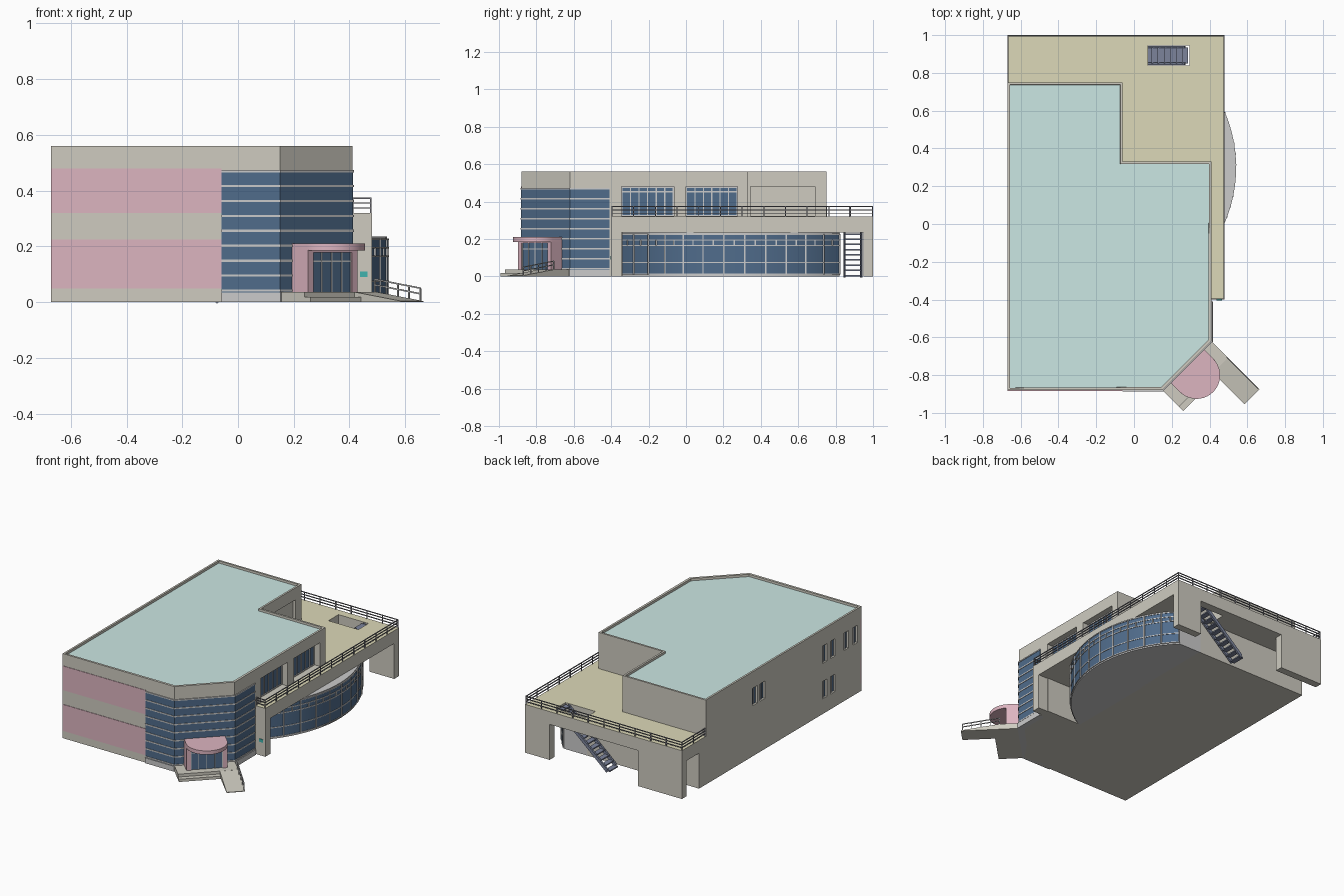
import bpy, bmesh, math
from mathutils import Matrix, Vector

if "Cube" in bpy.data.objects:
    bpy.data.objects.remove(bpy.data.objects["Cube"])

def mat(name, r, g, b):
    m = bpy.data.materials.new(name)
    m.diffuse_color = (r, g, b, 1)
    m.use_nodes = True
    m.node_tree.nodes["Principled BSDF"].inputs["Base Color"].default_value = m.diffuse_color
    return m

BEIGE = mat("beige", .62, .60, .53)
PINK = mat("pink", .72, .46, .53)
GLASS = mat("glass", .08, .15, .26)
TEAL = mat("teal_roof", .60, .80, .77)
YELLOW = mat("terrace_yellow", .72, .69, .48)
WHITE = mat("frame_white", .78, .79, .78)
GREY = mat("grey", .62, .62, .63)
DARK = mat("dark_metal", .22, .22, .25)
STEEL = mat("stair_steel", .20, .23, .33)
GREEN = mat("sign_green", .05, .45, .42)
I = Matrix.Identity(4)
# Local frame of the angled entrance corner: x along the wall, -y outwards
ENTRY = Matrix.Translation((.28, -.75, 0)) @ Matrix.Rotation(math.pi / 4, 4, 'Z')

def finish(name, bm, mats, m=I):
    bmesh.ops.recalc_face_normals(bm, faces=bm.faces)
    me = bpy.data.meshes.new(name)
    bm.to_mesh(me)
    bm.free()
    me.transform(m)
    for x in mats:
        me.materials.append(x)
    ob = bpy.data.objects.new(name, me)
    bpy.context.collection.objects.link(ob)
    return ob

def boxes(name, items, material, m=I, top=None):
    """Boxes given as (x0, x1, y0, y1, z0, z1), joined in one object."""
    bm = bmesh.new()
    for x0, x1, y0, y1, z0, z1 in items:
        mx = Matrix.Translation(((x0 + x1) / 2, (y0 + y1) / 2, (z0 + z1) / 2)) @ \
            Matrix.Diagonal((x1 - x0, y1 - y0, z1 - z0, 1))
        bmesh.ops.create_cube(bm, size=1, matrix=mx)
    bm.normal_update()
    if top:
        for f in bm.faces:
            f.material_index = int(f.normal.z > .9)
    return finish(name, bm, [material] + ([top] if top else []), m)

def prism(name, pts, z0, z1, material, m=I, roof=None):
    bm = bmesh.new()
    base = bm.faces.new([bm.verts.new((x, y, z1)) for x, y in pts])
    bm.normal_update()
    ext = bmesh.ops.extrude_face_region(bm, geom=[base], use_keep_orig=True)
    for v in ext['geom']:
        if isinstance(v, bmesh.types.BMVert):
            v.co.z = z0
    bm.normal_update()
    bmesh.ops.recalc_face_normals(bm, faces=bm.faces)
    if roof:  # parapet around a sunken roof
        top = max(bm.faces, key=lambda f: f.calc_center_median().z)
        bmesh.ops.inset_region(bm, faces=[top], thickness=.018)
        bmesh.ops.inset_region(bm, faces=[top], thickness=.0003, depth=-.015)
        top.material_index = 1
    return finish(name, bm, [material] + ([roof] if roof else []), m)

def bars(name, segs, w, material, m=I):
    """Square bars between pairs of points."""
    bm = bmesh.new()
    for a, b in segs:
        a, b = Vector(a), Vector(b)
        d = b - a
        mx = Matrix.Translation((a + b) / 2) @ d.to_track_quat('X', 'Z').to_matrix().to_4x4() @ \
            Matrix.Diagonal((d.length, w, w, 1))
        bmesh.ops.create_cube(bm, size=1, matrix=mx)
    return finish(name, bm, [material], m)

# Curved ground-floor front
CX, CY, R = -.205, .30, .74
def arc_pts(r, n):
    a0, a1 = math.asin(-.64 / R), math.asin(.52 / R)
    return [(CX + r * math.cos(a0 + (a1 - a0) * i / n), CY + r * math.sin(a0 + (a1 - a0) * i / n))
            for i in range(n + 1)]

# Main storeys
corner = [(-.67, -.88), (.15, -.88), (.41, -.62)]
lower = prism("ground_floor", corner + [(.41, -.34), (.16, -.34), (.16, .82), (-.67, .82)], 0, .235, BEIGE)
upper = prism("upper_floor", corner + [(.41, .33), (-.06, .33), (-.06, .75), (-.67, .75)],
              .235, .56, BEIGE, roof=TEAL)
prism("curved_glass_room", arc_pts(R, 24) + [(.15, .82), (.15, -.34)], 0, .235, GREY)

# Recesses for windows
left_win = [(y, y + .05, .335, .45) for y in (-.84, -.745, -.605, -.52, .13, .21)] + \
           [(y, y + .05, .10, .215) for y in (-.605, -.52)]
right_win = [(-.345, -.065), (0, .275)]
cut = boxes("window_cutter", [(-.70, -.652, a, b, c, d) for a, b, c, d in left_win] +
            [(.36, .45, a, b, .322, .48) for a, b in right_win] +
            [(-.08, 0, .345, .69, .322, .48)], BEIGE)
cut.hide_render = True
for ob in (lower, upper):
    md = ob.modifiers.new("recess", 'BOOLEAN')
    md.operation, md.solver, md.object = 'DIFFERENCE', 'EXACT', cut
    bpy.context.view_layer.objects.active = ob
    bpy.ops.object.modifier_apply(modifier=md.name)
bpy.data.objects.remove(cut)

# Left windows
boxes("left_window_glass", [(-.656, -.650, a, b, c, d) for a, b, c, d in left_win], GLASS)
boxes("left_window_frames", [(-.662, -.652, (a + b) / 2 - .002, (a + b) / 2 + .002, c, d)
                             for a, b, c, d in left_win], WHITE)
# Terrace windows
boxes("terrace_window_glass", [(.355, .365, a, b, .322, .48) for a, b in right_win], GLASS)
fr = []
for a, b in right_win:
    fr += [(.36, .37, a, b, z, z + .006) for z in (.322, .45, .474)]
    fr += [(.36, .37, y - .003, y + .003, .322, .48)
           for y in [a + .003 + (b - a - .006) * i / 6 for i in range(7)]]
boxes("terrace_window_frames", fr, WHITE)

# Pink facade bands
boxes("pink_bands", [(-.67, -.06, -.883, -.87, .05, .225), (-.67, -.06, -.883, -.87, .32, .48)], PINK)

# Glass curtain wall wrapping the corner
def wrap(off):
    k = off * math.tan(math.pi / 8)
    return [(-.06, -.88 - off), (.15 + k, -.88 - off), (.41 + off, -.62 - k), (.41 + off, -.41),
            (.38, -.41), (.38, -.60), (.14, -.85), (-.06, -.85)]
prism("corner_glass", wrap(.003), .035, .47, GLASS)
prism("corner_plinth", wrap(.008), 0, .035, GREY)
for i in range(9):
    z = .042 + .0535 * i
    prism("corner_glass_band", wrap(.006), z - .004, z + .004, WHITE)

# Terrace slab around the stair opening
boxes("terrace_slab", [(.295, .48, -.40, 1, .235, .32), (.075, .295, .32, .84, .235, .32),
                       (.075, .295, .945, 1, .235, .32), (-.08, .075, .32, 1, .235, .32),
                       (-.67, -.08, .74, 1, .235, .32)], BEIGE, top=YELLOW)
boxes("terrace_supports", [(.40, .48, -.40, -.345, 0, .235), (.30, .48, .95, 1, 0, .235),
                           (-.67, -.35, .95, 1, 0, .235)], BEIGE)
boxes("sign_panel", [(.438, .465, -.404, -.40, .09, .11)], GREEN)

# Terrace railing
path = [(.412, -.396), (.476, -.396), (.476, .996), (-.667, .996), (-.667, .752)]
segs = []
for (xa, ya), (xb, yb) in zip(path, path[1:]):
    segs += [((xa, ya, z), (xb, yb, z)) for z in (.338, .356, .373)]
    n = max(1, round(math.hypot(xb - xa, yb - ya) / .12))
    for i in range(n + 1):
        x, y = xa + (xb - xa) * i / n, ya + (yb - ya) * i / n
        segs.append(((x, y, .32), (x, y, .373)))
bars("terrace_railing", segs, .005, DARK)

# Curved window wall: glass band and white mullions
outer, inner = arc_pts(R + .003, 24), arc_pts(R - .01, 24)
prism("curved_glass", outer + inner[::-1], .012, .225, GLASS)
for z in (.012, .075, .165, .195, .226):
    prism("curved_glass_rail", arc_pts(R + .006, 24) + inner[::-1], z - .003, z + .003, WHITE)
mull = [((x, y, .01), (x, y, .228)) for x, y in arc_pts(R + .004, 12)]
mull += [((x, y, .165), (x, y, .195)) for x, y in arc_pts(R + .004, 24)[1::2]]
bars("curved_glass_mullions", mull, .007, WHITE)

# Steel stair down from the terrace opening
N = 11
top, bot = Vector((.27, 0, .31)), Vector((-.08, 0, .005))
steps = [top.lerp(bot, i / N) for i in range(N + 1)]
boxes("stair_treads", [(p.x - .017, p.x + .017, .85, .935, p.z - .004, p.z + .004) for p in steps], STEEL)
st = []
for y in (.848, .937):
    st += [(top + Vector((0, y, dz)), bot + Vector((0, y, dz))) for dz in (-.006, .006)]
bars("stair_stringers", st, .012, STEEL)

# Entrance platform, step and ramp
boxes("entrance_platform", [(-.184, .184, -.125, .01, 0, .037)], BEIGE, ENTRY)
boxes("entrance_step", [(-.184, .071, -.157, -.12, 0, .018)], BEIGE, ENTRY)
ramp = [(.12, 0), (.36, 0), (.36, .004), (.12, .037)]
bm = bmesh.new()
sides = [[bm.verts.new((x, -d, z)) for d, z in ramp] for x in (.071, .184)]
for s in sides:
    bm.faces.new(s)
for i in range(4):
    j = (i + 1) % 4
    bm.faces.new((sides[0][i], sides[0][j], sides[1][j], sides[1][i]))
finish("entrance_ramp", bm, [BEIGE], ENTRY)
seg = []
for h in (.025, .045):
    seg.append(((.18, -.12, .037 + h), (.18, -.35, .005 + h)))
for i in range(5):
    d, z = .12 + .23 * i / 4, .037 - .032 * i / 4
    seg.append(((.18, -d, z - .003), (.18, -d, z + .045)))
bars("ramp_railing", seg, .005, GREY, ENTRY)

# Entrance portal, doors and rounded canopy
boxes("portal_walls", [(-.125, -.098, -.085, .01, .037, .187), (.098, .125, -.085, .01, .037, .187),
                       (-.1, .1, -.085, .01, .178, .187)], PINK, ENTRY)
boxes("entrance_doors", [(-.099, .099, -.078, -.068, .037, .18)], GLASS, ENTRY)
boxes("door_frames", [(x - .002, x + .002, -.081, -.07, .037, .178) for x in (-.095, -.05, 0, .05, .095)] +
      [(-.098, .098, -.081, -.07, .145, .149)], WHITE, ENTRY)
canopy = [(-.125, .01)] + [(-.125 * math.cos(math.pi * i / 20), -.072 - .125 * math.sin(math.pi * i / 20))
                           for i in range(21)] + [(.125, .01)]
can = prism("entrance_canopy", canopy, .185, .21, PINK, ENTRY)

# Smooth the rounded parts
bpy.ops.object.select_all(action='DESELECT')
for ob in bpy.data.objects:
    if ob.name.startswith(("curved_glass", "entrance_canopy")) and "mullions" not in ob.name:
        ob.select_set(True)
        bpy.context.view_layer.objects.active = ob
bpy.ops.object.shade_smooth_by_angle(angle=math.radians(30))
